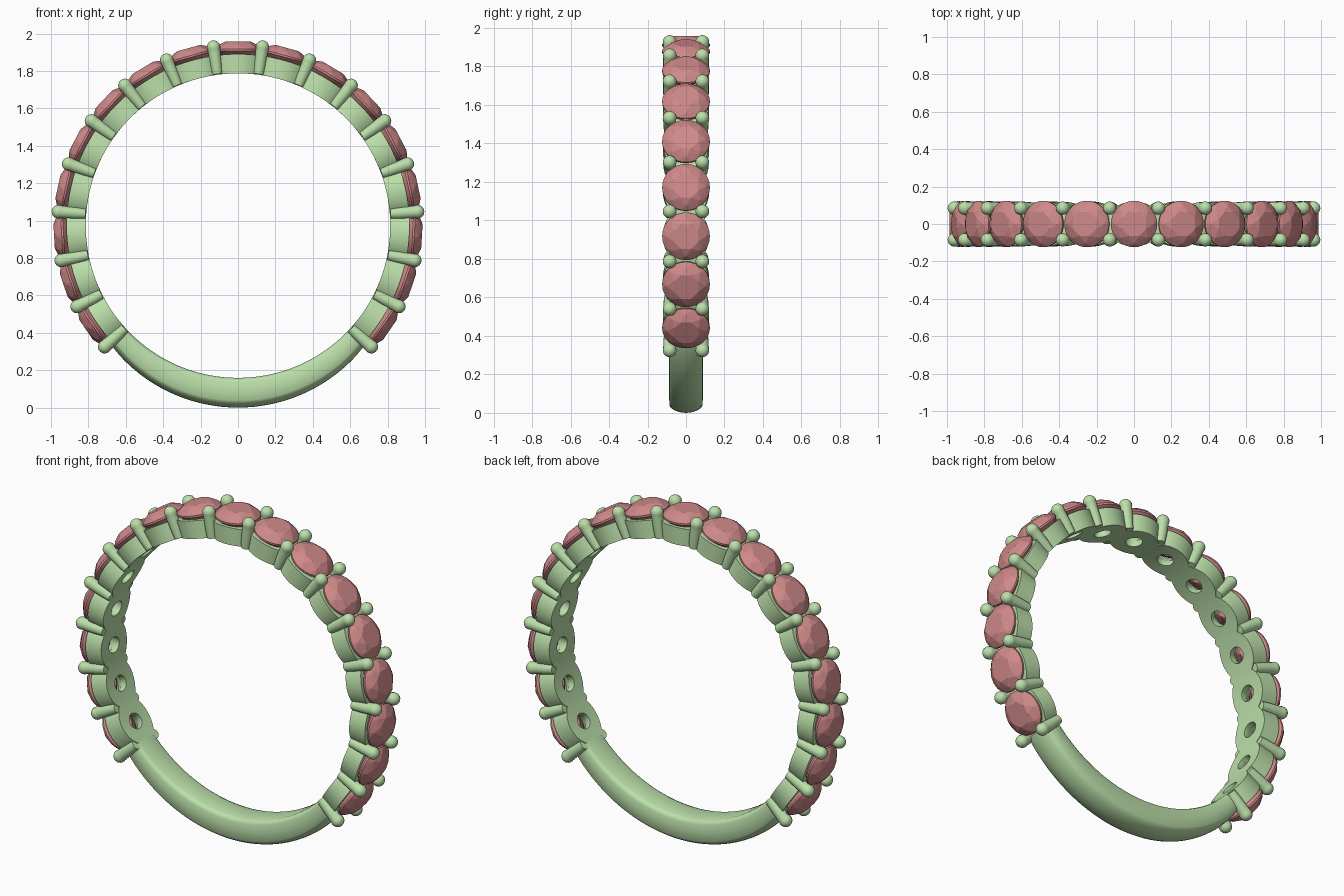
import bpy, bmesh
from math import sin, cos, pi, radians
from mathutils import Vector, Matrix

if "Cube" in bpy.data.objects:
    bpy.data.objects.remove(bpy.data.objects["Cube"])

CZ = 0.973            # ring centre height
R_IN = 0.814          # finger hole radius
STONES = 17
STEP = radians(15.56)
END = STEP * STONES / 2


def material(name, color):
    m = bpy.data.materials.new(name)
    m.diffuse_color = color
    m.use_nodes = True
    m.node_tree.nodes["Principled BSDF"].inputs["Base Color"].default_value = m.diffuse_color
    return m


green = material("band_green", (0.50, 0.74, 0.40, 1))
red = material("stone_red", (0.62, 0.25, 0.25, 1))


def ring_point(a, y, r):
    """Angle a is measured from the top of the ring."""
    return Vector((r * sin(a), y, CZ + r * cos(a)))


def frame(a):
    """Local x = tangent, y = along finger, z = radially outward."""
    return Matrix(((cos(a), 0, sin(a), 0), (0, 1, 0, 0),
                   (-sin(a), 0, cos(a), CZ), (0, 0, 0, 1)))


def finish(bm, name, mat, smooth=None):
    bmesh.ops.remove_doubles(bm, verts=bm.verts, dist=0.0002)
    bmesh.ops.recalc_face_normals(bm, faces=bm.faces)
    me = bpy.data.meshes.new(name)
    bm.to_mesh(me)
    bm.free()
    me.materials.append(mat)
    ob = bpy.data.objects.new(name, me)
    bpy.context.collection.objects.link(ob)
    if smooth:
        bpy.ops.object.select_all(action='DESELECT')
        ob.select_set(True)
        bpy.context.view_layer.objects.active = ob
        bpy.ops.object.shade_smooth_by_angle(angle=radians(smooth))
    return ob


# plain lower shank: domed section swept round the bottom, thinner at its ends
half = [(0.0, 0.0), (0.06, 0.0), (0.078, 0.05), (0.086, 0.14), (0.088, 0.45),
        (0.086, 0.76), (0.078, 0.84), (0.062, 0.91), (0.042, 0.96), (0.02, 0.99), (0.0, 1.0)]
section = half + [(-y, t) for y, t in half[-2:0:-1]]
bm = bmesh.new()
rows = []
SEG = 56
for i in range(SEG + 1):
    f = i / SEG
    a = END + (2 * pi - 2 * END) * f
    outer = 0.928 + 0.045 * sin(pi * f) ** 0.8
    rows.append([bm.verts.new(ring_point(a, y, R_IN + (outer - R_IN) * t)) for y, t in section])
n = len(section)
for p, q in zip(rows, rows[1:]):
    for j in range(n):
        bm.faces.new((p[j], p[(j + 1) % n], q[(j + 1) % n], q[j]))
bm.faces.new(rows[0])
bm.faces.new(rows[-1])
finish(bm, "shank", green, 40)

# scalloped setting: one pierced, dished cell per stone
N = 40
CUT = cos(radians(36))
HALF = STEP / 2
R_TOP = 0.917


def outline(k):
    p = 2 * pi * k / N
    return Vector((max(-1, min(1, cos(p) / CUT)) * HALF, 0.12 * sin(p)))


def circle(k, r):
    p = 2 * pi * k / N
    return Vector((r * cos(p) / 0.88, r * sin(p)))


bm = bmesh.new()
for s in range(STONES):
    mid = (s - (STONES - 1) / 2) * STEP
    loops = []
    for k in range(N):
        o, hole, bowl = outline(k), circle(k, 0.048), circle(k, 0.102)
        pts = [(o, R_IN), (o.lerp(hole, 0.5), R_IN), (hole, R_IN), (hole, 0.85),
               (bowl, R_TOP), (o, R_TOP)]
        loops.append([bm.verts.new(ring_point(mid + c.x, c.y, r)) for c, r in pts])
    for k in range(N):
        a, b = loops[k], loops[(k + 1) % N]
        for j in range(6):
            if j == 5:
                xa, xb = outline(k).x, outline(k + 1).x
                joint = abs(xa) > HALF * 0.999 and abs(xb) > HALF * 0.999
                is_end = (s == 0 and xa < 0) or (s == STONES - 1 and xa > 0)
                if joint and not is_end:
                    continue      # neighbouring cells are welded here
            i = (j + 1) % 6
            bm.faces.new((a[j], b[j], b[i], a[i]))
finish(bm, "stone_setting", green, 40)

# round-tipped prongs in pairs between the stones
prong = [(0.027, 0.818), (0.031, 0.87), (0.033, 0.93)]
prong += [(0.036 * cos(t), 0.963 + 0.036 * sin(t)) for t in [radians(d) for d in range(-20, 90, 15)]]
bm = bmesh.new()
M = 16
for s in range(STONES + 1):
    mat = frame(-END + s * STEP)
    for side in (-1, 1):
        rings = [[bm.verts.new(mat @ Vector((r * cos(2 * pi * k / M),
                                             side * 0.085 + r * sin(2 * pi * k / M), z)))
                  for k in range(M)] for r, z in prong]
        for p, q in zip(rings, rings[1:]):
            for k in range(M):
                bm.faces.new((p[k], p[(k + 1) % M], q[(k + 1) % M], q[k]))
        bm.faces.new(rings[0])
        bm.faces.new(rings[-1])
finish(bm, "prongs", green, 50)

# brilliant-cut stones: convex hull of table, crown, girdle, pavilion and culet
# each ring: radius, radial height, number of points, turn
gem = [(0.070, 0.985, 8, 0.5), (0.103, 0.967, 8, 0), (0.124, 0.944, 32, 0),
       (0.124, 0.934, 32, 0), (0.062, 0.884, 8, 0.5), (0.004, 0.842, 8, 0)]
bm = bmesh.new()
for s in range(STONES):
    mat = frame((s - (STONES - 1) / 2) * STEP)
    pts = [bm.verts.new(mat @ Vector((r * cos(2 * pi * (k + t) / m), r * sin(2 * pi * (k + t) / m), z)))
           for r, z, m, t in gem for k in range(m)]
    bmesh.ops.convex_hull(bm, input=pts)
finish(bm, "round_stones", red)
